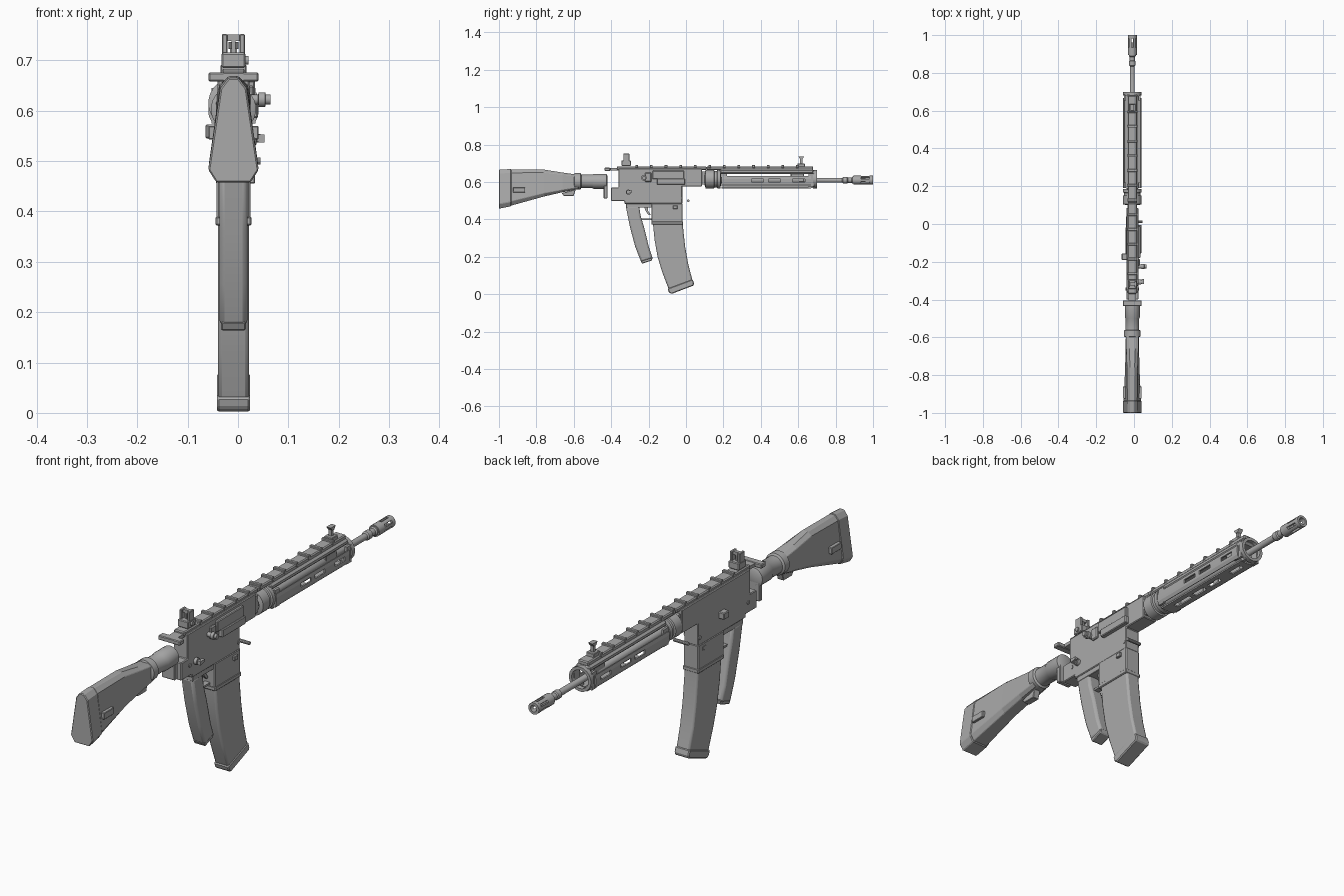
import bpy, bmesh, math

if "Cube" in bpy.data.objects:
    bpy.data.objects.remove(bpy.data.objects["Cube"])

CX = -0.009          # centre line of the rifle
GREY = bpy.data.materials.new("gunmetal_grey")
GREY.diffuse_color = (0.4, 0.4, 0.4, 1)
GREY.use_nodes = True
GREY.node_tree.nodes["Principled BSDF"].inputs["Base Color"].default_value = GREY.diffuse_color


def finish(name, bm, bevel=0, smooth=False, segs=1, solid=0):
    bmesh.ops.recalc_face_normals(bm, faces=bm.faces)
    me = bpy.data.meshes.new(name)
    bm.to_mesh(me)
    bm.free()
    me.materials.append(GREY)
    ob = bpy.data.objects.new(name, me)
    bpy.context.collection.objects.link(ob)
    if solid:
        m = ob.modifiers.new("solid", 'SOLIDIFY')
        m.thickness, m.offset = solid, 0
    if bevel:
        m = ob.modifiers.new("bevel", 'BEVEL')
        m.width, m.segments, m.limit_method = bevel, segs, 'ANGLE'
        m.angle_limit = math.radians(40)
    if smooth:
        bpy.ops.object.select_all(action='DESELECT')
        ob.select_set(True)
        bpy.context.view_layer.objects.active = ob
        bpy.ops.object.shade_smooth_by_angle(angle=math.radians(35))
    return ob


def loft(name, rings, bevel=0, smooth=False, segs=1):
    """Skin a list of equal-length point rings and cap both ends."""
    bm = bmesh.new()
    vs = [[bm.verts.new(p) for p in r] for r in rings]
    n = len(rings[0])
    for a, b in zip(vs, vs[1:]):
        for i in range(n):
            j = (i + 1) % n
            bm.faces.new((a[i], a[j], b[j], b[i]))
    bm.faces.new(vs[0])
    bm.faces.new(vs[-1])
    return finish(name, bm, bevel, smooth, segs)


def side(name, pts, x0, x1, bevel=0, smooth=False, segs=1):
    """Side profile in (y, z) extruded across x."""
    return loft(name, [[(x, y, z) for y, z in pts] for x in (x0, x1)], bevel, smooth, segs)


def box(name, x0, x1, y0, y1, z0, z1, bevel=0):
    return side(name, [(y0, z0), (y1, z0), (y1, z1), (y0, z1)], x0, x1, bevel)


def lathe(name, prof, z, n=20, closed=False, axis='Y', at=0):
    """Spin (radius, along) points about the y axis, or the x axis at y = at."""
    bm = bmesh.new()
    rings = []
    for r, t in prof:
        ring = []
        for i in range(n):
            a = 2 * math.pi * (i + 0.5) / n
            u, w = r * math.cos(a), z + r * math.sin(a)
            ring.append(bm.verts.new((CX + u, t, w) if axis == 'Y' else (t, at + u, w)))
        rings.append(ring)
    pairs = list(zip(rings, rings[1:])) + ([(rings[-1], rings[0])] if closed else [])
    for a, b in pairs:
        for i in range(n):
            j = (i + 1) % n
            bm.faces.new((a[i], a[j], b[j], b[i]))
    if not closed:
        bm.faces.new(rings[0])
        bm.faces.new(rings[-1])
    return finish(name, bm, 0, True)


def tube(name, r0, r1, y0, y1, z, n=20):
    return lathe(name, [(r0, y0), (r1, y0), (r1, y1), (r0, y1)], z, n, True)


def slotted(name, section, ys, slots, row):
    """Thin panel along y; the listed cells of one row are left open."""
    bm = bmesh.new()
    g = [[bm.verts.new((x, y, z)) for y in ys] for x, z in section]
    for i in range(len(section) - 1):
        for j in range(len(ys) - 1):
            if not (i == row and j in slots):
                bm.faces.new((g[i][j], g[i][j + 1], g[i + 1][j + 1], g[i + 1][j]))
    return finish(name, bm, solid=0.006)


# Stock: eight-sided sections, narrow on top, wide low down
def stock_ring(y, zt, zb, wt, wm, wl, wb):
    h = zt - zb
    half = [(wt, zt), (wm, zt - 0.1 * h), (wl, zb + 0.12 * h), (wb, zb)]
    return [(CX + w, y, z) for w, z in half] + [(CX - w, y, z) for w, z in half[::-1]]


loft("butt_pad", [stock_ring(-1, .665, .457, .010, .026, .050, .034),
                  stock_ring(-.935, .669, .470, .010, .027, .049, .034)], 0.003)
loft("stock", [stock_ring(-.936, .667, .473, .010, .026, .046, .032),
               stock_ring(-.76, .666, .522, .012, .028, .038, .024),
               stock_ring(-.66, .650, .545, .016, .032, .036, .022),
               stock_ring(-.575, .638, .562, .018, .034, .034, .020)], 0.002)
for s in (-1, 1):
    box("stock_side_plate", CX + s * .03, CX + s * .05, -.925, -.86, .543, .570, 0.002)
side("sling_loop", [(-.665, .54), (-.655, .526), (-.60, .526), (-.59, .56)], CX - .014, CX + .014, .002)

# Buffer tube with collars and end plate
lathe("buffer_tube", [(.036, -.60), (.045, -.595), (.045, -.565), (.037, -.56), (.037, -.50),
                      (.040, -.495), (.040, -.425), (.03, -.42)], .603, 24)
box("end_plate", CX - .030, CX + .030, -.44, -.42, .512, .59, .003)

# Receiver
side("receiver", [(-.36, .672), (.085, .672), (.085, .575), (-.02, .575), (-.02, .483),
                  (-.33, .483), (-.33, .497), (-.40, .497), (-.40, .57), (-.36, .57)],
     CX - .032, CX + .032, .003)
box("charging_handle", CX - .020, CX + .020, -.435, -.35, .660, .674)
box("charging_handle_grip", CX - .050, CX + .050, -.435, -.405, .658, .676, .003)
box("barrel_nut", CX - .026, CX + .026, .08, .11, .585, .655)
box("ejection_port_frame", .02, .034, -.18, -.01, .615, .660, .003)
box("dust_cover", .02, .040, -.155, -.005, .585, .618, .003)
box("case_deflector", .02, .032, -.22, -.185, .60, .65, .004)
lathe("forward_assist", [(.010, .01), (.010, .040), (.015, .041), (.015, .054), (.010, .055), (.010, .065)],
      .622, 12, axis='X', at=-.225)
lathe("selector_pivot", [(.014, .01), (.014, .036), (.009, .037), (.009, .045)], .545, 12, axis='X', at=-.308)
side("selector_lever", [(-.318, .537), (-.29, .543), (-.29, .553), (-.318, .553)], .040, .053)
box("bolt_release", -.065, -.035, -.19, -.155, .545, .573, .003)
box("mag_release", -.044, .034, -.07, -.045, .455, .473, .002)
lathe("takedown_pin", [(.007, -.02), (.007, .045)], .50, 10, axis='X', at=.012)
for y, z in ((-.345, .54), (-.03, .515)):
    lathe("receiver_pin", [(.008, CX - .035), (.008, CX + .035)], z, 10, axis='X', at=y)

# Magazine well and curved magazine
box("magazine_well", CX - .034, CX + .034, -.185, -.018, .385, .487, .004)
box("magazine_well_lip", CX - .036, CX + .036, -.185, -.016, .372, .390, .003)
side("magazine", [(-.178, .48), (-.176, .37), (-.168, .29), (-.152, .20), (-.128, .12), (-.092, .025),
                  (.035, .072), (.012, .16), (-.004, .25), (-.013, .33), (-.02, .40), (-.02, .48)],
     CX - .031, CX + .031, .008, True, 2)
side("magazine_floor", [(-.098, .03), (-.092, .010), (-.078, .001), (.040, .046), (.043, .058), (.036, .080)],
     CX - .033, CX + .033, .004)

# Pistol grip, trigger and guard
side("pistol_grip", [(-.322, .47), (-.300, .36), (-.272, .255), (-.240, .172), (-.178, .192), (-.198, .25),
                     (-.222, .35), (-.243, .42), (-.250, .47)], CX - .028, CX + .028, .010, True, 2)
side("grip_cap", [(-.244, .180), (-.234, .163), (-.182, .180), (-.178, .20)], CX - .025, CX + .025, .003)
box("grip_mount", CX - .028, CX + .028, -.32, -.18, .462, .486, .002)
side("trigger", [(-.225, .47), (-.205, .47), (-.203, .445), (-.188, .425), (-.198, .422), (-.214, .44)],
     CX - .006, CX + .006)
box("trigger_guard", CX - .012, CX + .012, -.24, -.18, .396, .404)

# Top rail with cross bars
for name, y0, y1 in (("receiver_rail", -.37, .11), ("handguard_rail", .11, .68)):
    box(name, CX - .024, CX + .024, y0, y1, .664, .683, .004)
for i in range(12):
    y = -.27 + i * .078
    box("rail_cross_bar", CX - .026, CX + .026, y, y + .014, .674, .691, .002)

# Handguard: rings, slotted panels and top housing
HZ = .615
lathe("handguard_clamp", [(.034, .10), (.050, .105), (.050, .15), (.044, .152), (.044, .165),
                          (.050, .168), (.050, .185), (.034, .186)], HZ, 24, True)
tube("handguard_end_ring", .038, .050, .68, .70, HZ, 24)
box("handguard_top", CX - .032, CX + .032, .18, .685, .642, .668, .008)
ys = [.19, .24, .33, .35, .415, .44, .505, .57, .635, .668]
for s in (-1, 1):
    sec = [(CX + s * w, z) for w, z in ((.040, .578), (.046, .590), (.047, .600), (.047, .616), (.044, .630))]
    slotted("handguard_side", sec, ys, (3, 5, 7), 2)
    for y in (.19, .655):
        box("panel_bracket", CX + s * .034, CX + s * .044, y, y + .03, .575, .645)
slotted("handguard_bottom", [(CX + x, .569) for x in (-.030, -.010, .010, .030)], ys, (1, 3, 5, 7), 1)
for s in (-1, 1):
    box("bottom_bracket", CX + s * .02 - .006, CX + s * .02 + .006, .655, .69, .568, .585)

# Barrel and slotted muzzle
BZ = .609
lathe("barrel", [(.018, .09), (.018, .60), (.013, .61), (.013, .835), (.018, .84), (.018, .862), (.014, .866),
                 (.014, .885), (.019, .89), (.019, .90), (.013, .905), (.013, .96)], BZ, 16)
tube("muzzle_rear", .011, .024, .895, .935, BZ, 18)
tube("muzzle_front", .014, .024, .982, 1.0, BZ, 18)
for k in range(6):
    a0 = k * math.pi / 3
    arc = [(r, a0 + d) for r, d in ((.014, -.3), (.024, -.3), (.024, 0), (.024, .3), (.014, .3))]
    loft("muzzle_prong", [[(CX + r * math.cos(a), y, BZ + r * math.sin(a)) for r, a in arc]
                          for y in (.93, .985)])
box("gas_block", CX - .016, CX + .016, .56, .63, .60, .65, .003)

# Front sight
box("front_sight_base", CX - .018, CX + .018, .595, .635, .68, .698, .002)
box("front_sight_post", CX - .007, CX + .007, .609, .622, .69, .728)
side("front_sight_head", [(.600, .736), (.610, .722), (.622, .722), (.632, .736)], CX - .010, CX + .010)

# Rear sight: base, two ears, aperture block
box("rear_sight_base", CX - .024, CX + .024, -.345, -.295, .685, .715, .003)
for s in (-1, 1):
    box("rear_sight_ear", CX + s * .012, CX + s * .023, -.335, -.303, .71, .752, .002)
box("rear_sight_bridge", CX - .014, CX + .014, -.325, -.310, .738, .751)
box("rear_sight_aperture", CX - .004, CX + .004, -.325, -.312, .71, .74)
lathe("rear_sight_knob", [(.009, CX + .02), (.009, CX + .030)], .70, 12, axis='X', at=-.32)
